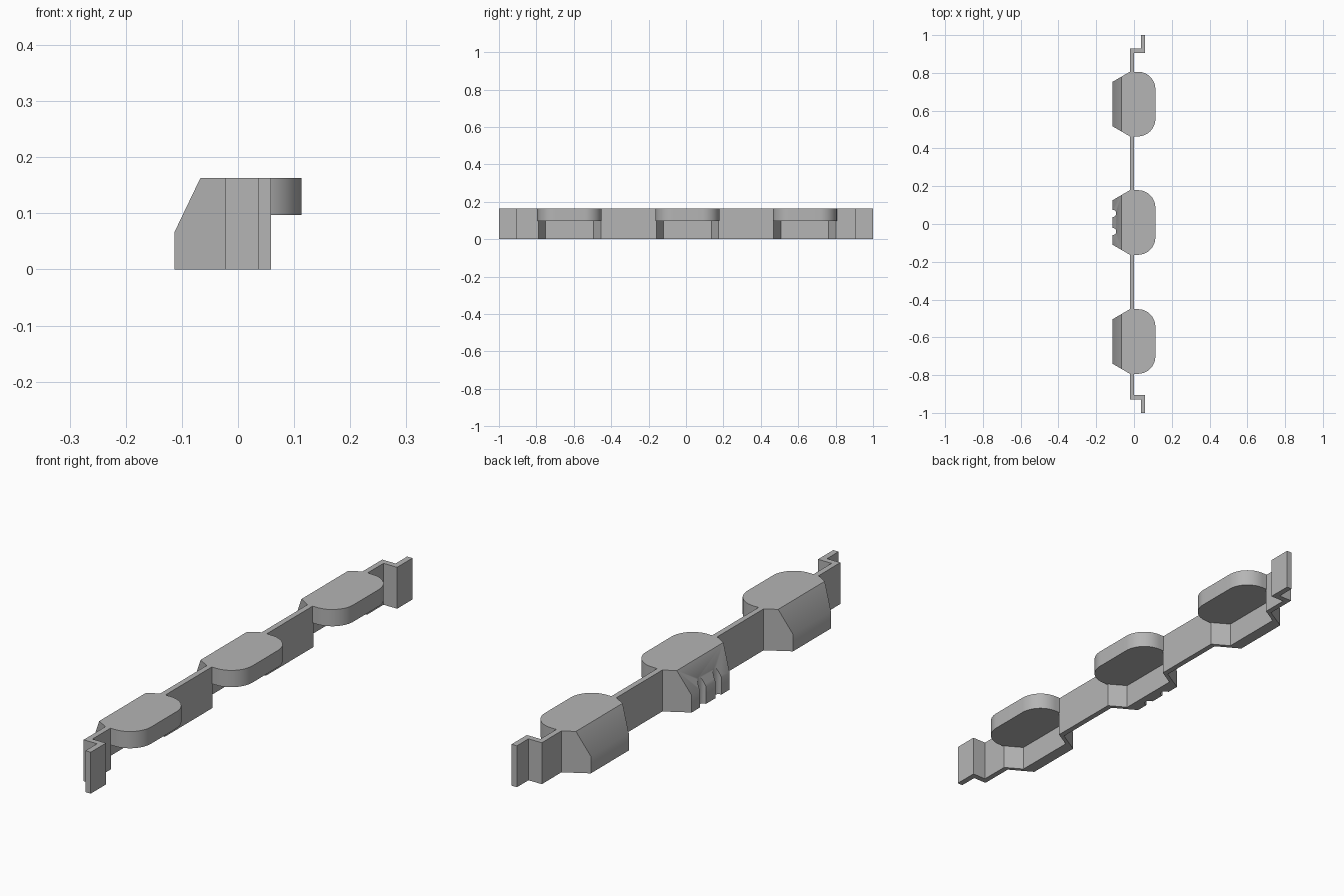
import bpy, bmesh, math
from mathutils import Vector

HEIGHT = 0.163      # overall height
LID_Z = 0.097       # underside of the overhanging lids
WALL = (-0.022, 0.0)  # thin wall, back and front x
POD_HALF = 0.171    # half length of a pod
POD_CENTRES = {"lower": -0.622, "middle": 0.008, "upper": 0.635}

old = bpy.data.objects.get("Cube")
if old:
    bpy.data.objects.remove(old, do_unlink=True)

grey = bpy.data.materials.new("plain_grey")
grey.use_nodes = True
colour = (0.46, 0.46, 0.46, 1)
grey.diffuse_color = colour
grey.node_tree.nodes["Principled BSDF"].inputs["Base Color"].default_value = colour


def prism(name, outline, z0, z1, slope=None):
    """Extrude a plan outline; optionally slice it along a sloping plane."""
    bm = bmesh.new()
    face = bm.faces.new([bm.verts.new((x, y, z0)) for x, y in outline])
    ext = bmesh.ops.extrude_face_region(bm, geom=[face])
    verts = [g for g in ext["geom"] if isinstance(g, bmesh.types.BMVert)]
    bmesh.ops.translate(bm, verts=verts, vec=(0, 0, z1 - z0))
    if slope:
        point, normal = slope
        bmesh.ops.bisect_plane(bm, geom=bm.verts[:] + bm.edges[:] + bm.faces[:],
                               plane_co=point, plane_no=normal, clear_outer=True)
        bmesh.ops.holes_fill(bm, edges=[e for e in bm.edges if e.is_boundary])
    bmesh.ops.recalc_face_normals(bm, faces=bm.faces[:])
    mesh = bpy.data.meshes.new(name)
    bm.to_mesh(mesh)
    bm.free()
    mesh.materials.append(grey)
    obj = bpy.data.objects.new(name, mesh)
    bpy.context.collection.objects.link(obj)
    return obj


def cut(obj, cutter):
    """Subtract a cutter, then discard it."""
    cutter.hide_render = True
    mod = obj.modifiers.new("cut", "BOOLEAN")
    mod.operation, mod.solver, mod.object = "DIFFERENCE", "EXACT", cutter
    bpy.context.view_layer.update()
    deps = bpy.context.evaluated_depsgraph_get()
    obj.data = bpy.data.meshes.new_from_object(obj.evaluated_get(deps))
    obj.modifiers.clear()
    bpy.data.objects.remove(cutter, do_unlink=True)


def arc(cx, cy, r, a0, a1, n):
    return [(cx + r * math.cos(math.radians(a0 + (a1 - a0) * i / n)),
             cy + r * math.sin(math.radians(a0 + (a1 - a0) * i / n)))
            for i in range(n + 1)]


def mirrored(half):
    """Complete an outline from its +y half."""
    return half + [(x, -y) for x, y in reversed(half)]


def shift(outline, dy):
    return [(x, y + dy) for x, y in outline]


# Pod outline: rounded front corners, tapered back
r = 0.092
pod_plan = mirrored(arc(0.113 - r, POD_HALF - r, r, 0, 90, 16)
                    + [(WALL[0], POD_HALF), (-0.113, 0.118)])
# Recess below the lid, following the tapered back
pocket_plan = mirrored([(0.2, 0.25), (0, 0.25), (0, 0.167), (-0.066, 0.128)])
back_slope = (Vector((-0.113, 0, 0.067)), Vector((-0.096, 0, 0.046)))

for label, y in POD_CENTRES.items():
    pod = prism(label + "_pod", shift(pod_plan, y), 0, HEIGHT, back_slope)
    cut(pod, prism("pocket_cutter", shift(pocket_plan, y), -0.1, LID_Z))
    if label == "middle":
        # Two upright grooves in the back
        for side in (-1, 1):
            circle = arc(-0.113, y + side * 0.048, 0.019, 0, 360, 24)[:-1]
            cut(pod, prism("groove_cutter", circle, -0.1, 0.3))
    bpy.ops.object.select_all(action="DESELECT")
    pod.select_set(True)
    bpy.context.view_layer.objects.active = pod
    bpy.ops.object.shade_smooth_by_angle(angle=math.radians(30))

# Straight walls joining the pods
centres = list(POD_CENTRES.values())
for name, a, b in zip(("lower_wall", "upper_wall"), centres, centres[1:]):
    y0, y1 = a + POD_HALF, b - POD_HALF
    prism(name, [(WALL[0], y0), (WALL[1], y0), (WALL[1], y1), (WALL[0], y1)], 0, HEIGHT)

# Stepped tabs at both ends
for name, s, centre in (("lower_end_tab", -1, centres[0]), ("upper_end_tab", 1, centres[-1])):
    start = abs(centre) + POD_HALF
    tab = [(WALL[0], start), (WALL[1], start), (WALL[1], 0.905), (0.059, 0.905),
           (0.059, 1), (0.036, 1), (0.036, 0.928), (WALL[0], 0.928)]
    prism(name, [(x, s * y) for x, y in tab], 0, HEIGHT)
